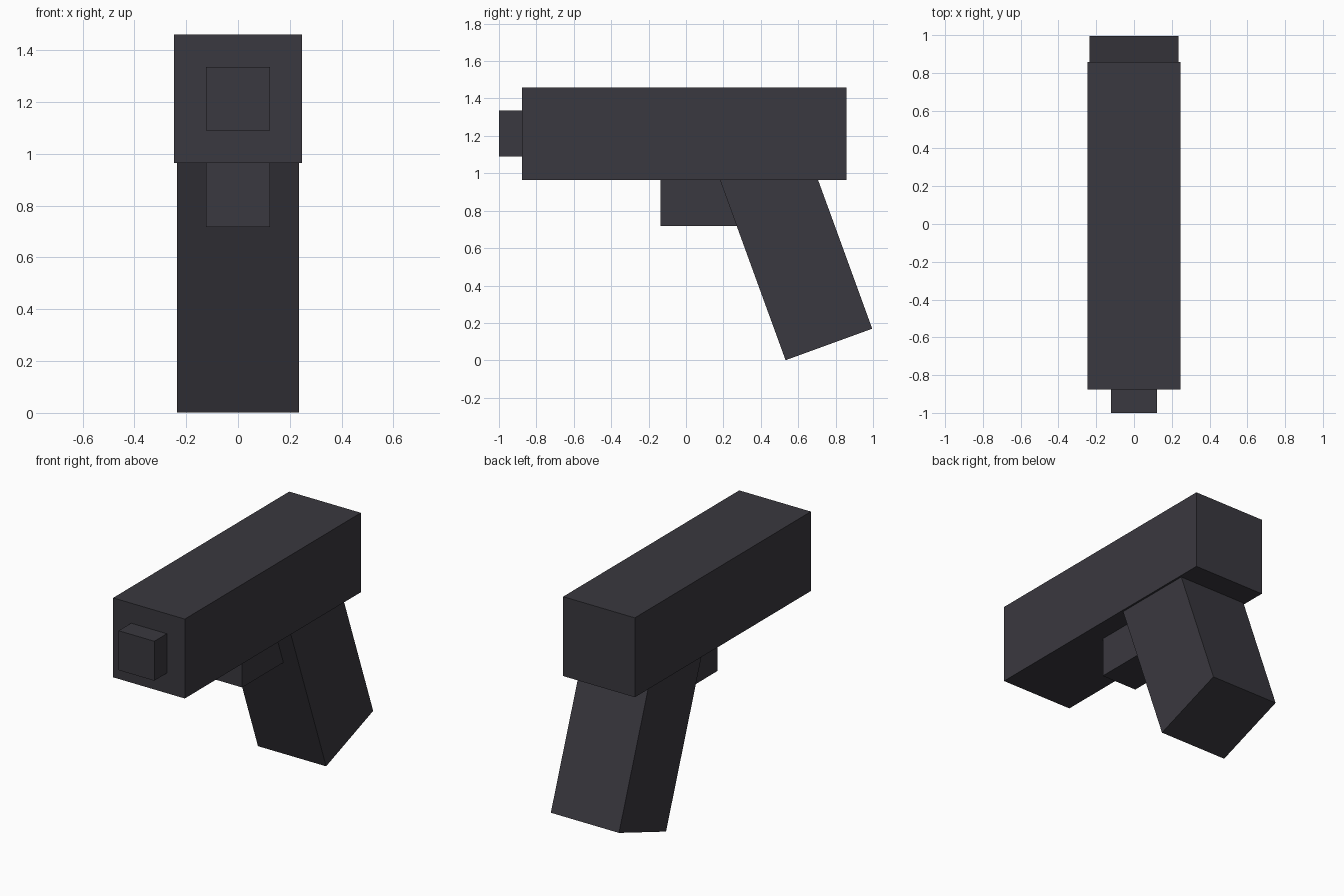
import bpy
import math

if "Cube" in bpy.data.objects:
    bpy.data.objects.remove(bpy.data.objects["Cube"])

dark = bpy.data.materials.new("dark grey")
dark.diffuse_color = (0.042, 0.040, 0.050, 1)
dark.use_nodes = True
dark.node_tree.nodes["Principled BSDF"].inputs["Base Color"].default_value = dark.diffuse_color


def block(name, center, size, tilt=0):
    """Box of full size, tilted about x in degrees."""
    bpy.ops.mesh.primitive_cube_add(size=1, location=center)
    ob = bpy.context.object
    ob.name = name
    ob.scale = size
    ob.rotation_euler.x = math.radians(tilt)
    ob.data.materials.append(dark)
    return ob


# Main upper body
block("slide", (0, -0.01, 1.2125), (0.494, 1.734, 0.495))

# Short barrel end, seated in the body
block("muzzle", (0, -0.90, 1.2125), (0.246, 0.20, 0.246))

# Block under the body, running into the grip
block("trigger_block", (0, 0.112, 0.842), (0.246, 0.494, 0.25))

# Tilted grip, its top buried in the body
lean, length = 20, 1.23
a = math.radians(lean)
block("grip",
      (0, 0.764 - math.sin(a) * length / 2, 0.085 + math.cos(a) * length / 2),
      (0.470, 0.493, length), lean)
